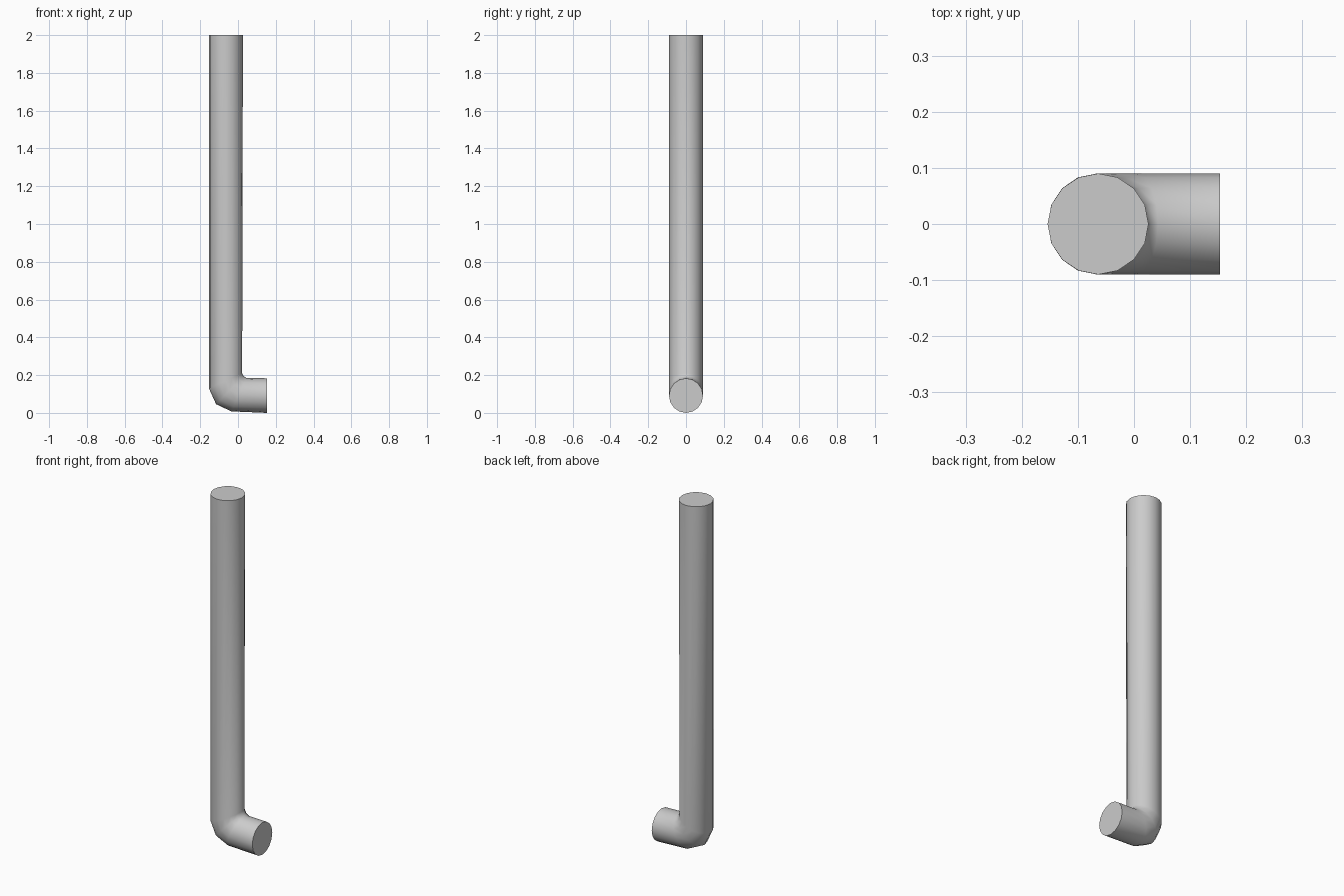
import bpy, bmesh, math

if "Cube" in bpy.data.objects:
    bpy.data.objects.remove(bpy.data.objects["Cube"])

SIDES = 16
RADIUS = 0.09

# Each ring: outer point (x, z) and inner point (x, z) of the bent pipe
rings = [
    ((-0.154, 2.0), (0.026, 2.0)),
    ((-0.154, 0.13), (0.022, 0.21)),
    ((-0.116, 0.046), (0.030, 0.195)),
    ((-0.035, 0.008), (0.043, 0.186)),
    ((0.153, 0.0), (0.153, 0.183)),
]

bm = bmesh.new()
loops = []
for (ox, oz), (ix, iz) in rings:
    loop = []
    for i in range(SIDES):
        a = 2 * math.pi * i / SIDES
        t = (1 - math.cos(a)) / 2          # 0 = outer side, 1 = inner side
        loop.append(bm.verts.new((ox + (ix - ox) * t,
                                  RADIUS * math.sin(a),
                                  oz + (iz - oz) * t)))
    loops.append(loop)

# Pipe wall
for a, b in zip(loops, loops[1:]):
    for i in range(SIDES):
        j = (i + 1) % SIDES
        bm.faces.new((a[i], a[j], b[j], b[i]))

# End caps
bm.faces.new(loops[0])
bm.faces.new(loops[-1])
bmesh.ops.recalc_face_normals(bm, faces=bm.faces)

mesh = bpy.data.meshes.new("bent_pipe")
bm.to_mesh(mesh)
bm.free()
pipe = bpy.data.objects.new("bent_pipe", mesh)
bpy.context.collection.objects.link(pipe)

# Smooth wall, crisp ends
bpy.context.view_layer.objects.active = pipe
pipe.select_set(True)
bpy.ops.object.shade_smooth_by_angle(angle=math.radians(50))
